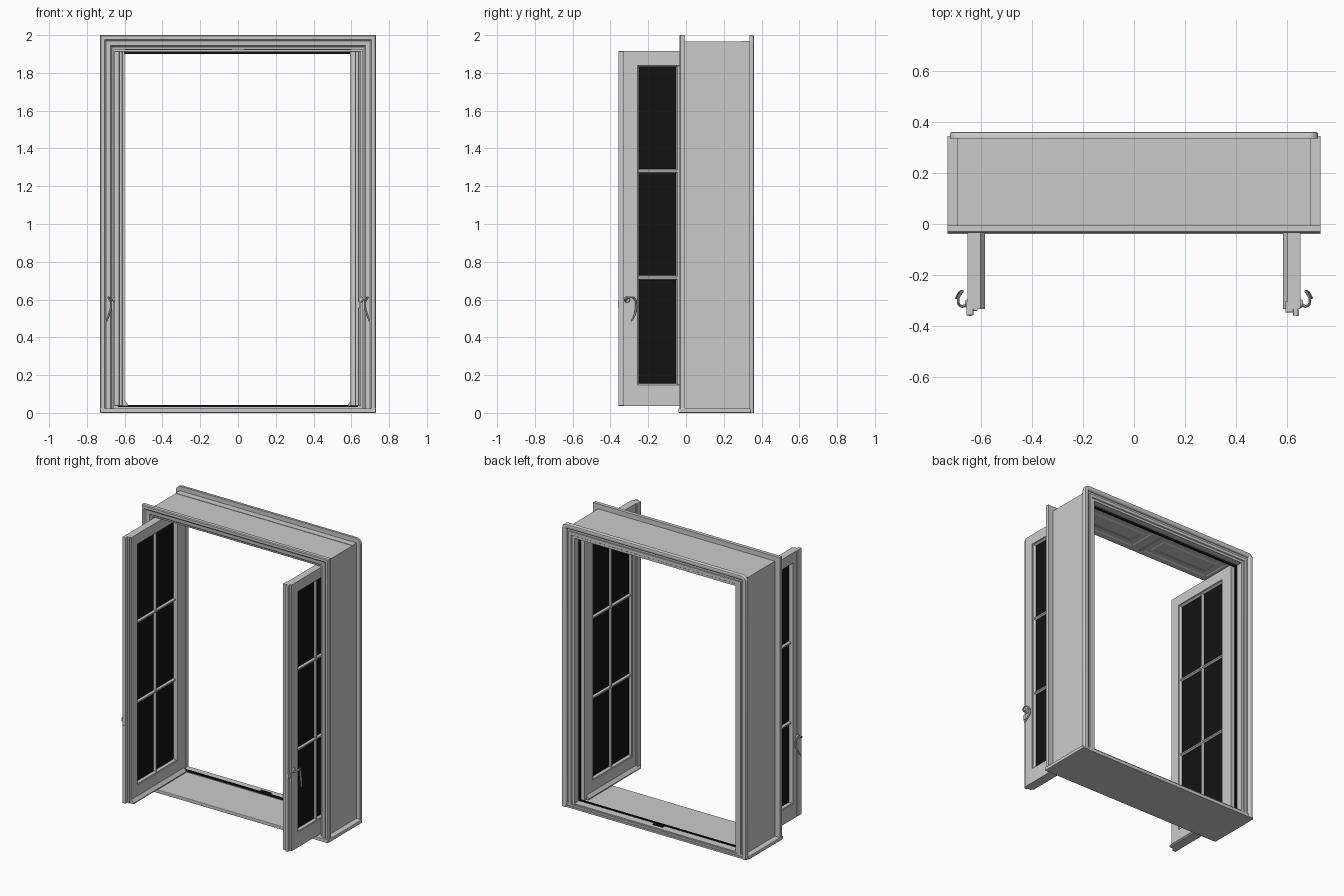
import bpy, bmesh, math
from mathutils import Vector, Matrix

if "Cube" in bpy.data.objects:
    bpy.data.objects.remove(bpy.data.objects["Cube"])

black = bpy.data.materials.new("dark_glass")
black.diffuse_color = (0.006, 0.006, 0.006, 1)
black.use_nodes = True
black.node_tree.nodes["Principled BSDF"].inputs["Base Color"].default_value = black.diffuse_color


def link(name, bm, mat=None, smooth=False):
    bmesh.ops.recalc_face_normals(bm, faces=bm.faces)
    me = bpy.data.meshes.new(name)
    bm.to_mesh(me)
    bm.free()
    ob = bpy.data.objects.new(name, me)
    bpy.context.collection.objects.link(ob)
    if mat:
        me.materials.append(mat)
    if smooth:
        bpy.ops.object.select_all(action='DESELECT')
        ob.select_set(True)
        bpy.context.view_layer.objects.active = ob
        bpy.ops.object.shade_smooth_by_angle(angle=math.radians(35))
    return ob


def box(name, x, y, z, mat=None, bevel=0.0):
    bm = bmesh.new()
    c = [(sum(a) / 2) for a in (x, y, z)]
    s = [abs(a[1] - a[0]) for a in (x, y, z)]
    bmesh.ops.create_cube(bm, size=1, matrix=Matrix.Translation(c) @ Matrix.Diagonal((*s, 1)))
    if bevel:
        bmesh.ops.bevel(bm, geom=bm.edges[:], offset=bevel, segments=2, affect='EDGES', profile=0.5)
    return link(name, bm, mat)


def sweep(name, path, profile, place, closed=True, mat=None, smooth=False):
    """Mitred moulding: profile (inset, height) carried along a clockwise 2D path."""
    bm, n, rings = bmesh.new(), len(path), []
    pts = [Vector(p) for p in path]
    for i, p in enumerate(pts):
        dirs = []
        if closed or i > 0:
            dirs.append((p - pts[i - 1]).normalized())
        if closed or i < n - 1:
            dirs.append((pts[(i + 1) % n] - p).normalized())
        nor = [Vector((d.y, -d.x)) for d in dirs]
        m = nor[0] if len(nor) == 1 else (nor[0] + nor[1]) / (1 + nor[0].dot(nor[1]))
        rings.append([bm.verts.new(place(p.x + m.x * d, p.y + m.y * d, w)) for d, w in profile])
    k = len(profile)
    for i in range(n if closed else n - 1):
        a, b = rings[i], rings[(i + 1) % n]
        for j in range(k):
            bm.faces.new((a[j], a[(j + 1) % k], b[(j + 1) % k], b[j]))
    if not closed:
        bm.faces.new(rings[0])
        bm.faces.new(rings[-1])
    return link(name, bm, mat, smooth)


def rect(u0, u1, v0, v1):
    return [(u0, v0), (u0, v1), (u1, v1), (u1, v0)]


def wall(u, v, w):
    return (u, w, v)


# Box lining: two jambs and head
sweep("box_lining", rect(-0.69, 0.69, 0.02, 1.965),
      [(0, -0.01), (0, 0.34), (0.03, 0.34), (0.03, -0.01)], wall, closed=False)
box("head_lining", (-0.66, 0.66), (-0.01, 0.34), (1.925, 1.94))

# Front architrave
sweep("front_architrave", rect(-0.73, 0.73, 0.022, 2.0),
      [(0, -0.005), (0, -0.03), (0.005, -0.035), (0.022, -0.035), (0.03, -0.027), (0.056, -0.024),
       (0.062, -0.016), (0.074, -0.014), (0.074, -0.005)], wall, closed=False)

# Sill board
box("sill_board", (-0.73, 0.73), (-0.04, 0.345), (0, 0.024), bevel=0.004)

# Back outer trim with rounded top corners
R, trim = 0.04, [(-0.72, 0.0)]
for cx, start in ((-0.72 + R, 180), (0.72 - R, 90)):
    for i in range(7):
        a = math.radians(start - 15 * i)
        trim.append((cx + R * math.cos(a), 2 - R + R * math.sin(a)))
trim.append((0.72, 0.0))
sweep("back_outer_trim", trim,
      [(0, 0.335), (0, 0.352), (0.004, 0.358), (0.01, 0.36), (0.024, 0.36), (0.03, 0.357), (0.034, 0.35),
       (0.034, 0.335)], wall, closed=False, smooth=True)

# Fixed back frame with stepped rebate
sweep("back_fixed_frame", rect(-0.69, 0.69, 0.022, 1.968),
      [(0, 0.29), (0, 0.343), (0.018, 0.343), (0.018, 0.352), (0.04, 0.352), (0.044, 0.346),
       (0.06, 0.346), (0.06, 0.315), (0.054, 0.29)], wall, closed=False)
box("back_bottom_rail", (-0.69, 0.69), (0.285, 0.345), (0.015, 0.034))
box("back_sill_strip", (-0.72, 0.72), (0.335, 0.355), (0, 0.012))
box("back_sill_nosing", (-0.69, 0.69), (0.335, 0.352), (0.014, 0.026))

# Black weather seal around the opening
sweep("weather_seal", rect(-0.635, 0.635, 0.03, 1.912),
      [(0, 0.28), (0, 0.292), (0.011, 0.292), (0.011, 0.28)], wall, mat=black)
box("sill_keep", (-0.04, 0.04), (0.296, 0.318), (0.03, 0.038), black)

# Panel mouldings on the head and the jambs
mould = [(0, 0), (0.004, 0.004), (0.014, 0.004), (0.022, 0), (0.022, -0.002), (0, -0.002)]
field = [(0.045, -0.002), (0.06, 0.004), (0.07, 0.004), (0.07, -0.002)]


def panel(name, u0, u1, v0, v1, place):
    sweep(name + "_moulding", rect(u0, u1, v0, v1), mould, place)
    sweep(name + "_field", rect(u0, u1, v0, v1), field, place)


for i, (a, b) in enumerate(((-0.60, -0.03), (0.03, 0.60))):
    panel(f"head_panel_{i}", a, b, 0.02, 0.26, lambda u, v, w: (u, v, 1.925 - w))
for s, side in ((-1, "left"), (1, "right")):
    for i in range(3):
        z = 0.1 + i * 0.6
        panel(f"{side}_jamb_panel_{i}", 0.02, 0.26, z, z + 0.55, lambda u, v, w, s=s: (s * (0.66 - w), u, v))

# Opened sashes
X0, X1 = 0.600, 0.652
Y0, Y1, Z0, Z1 = -0.332, 0.275, 0.037, 1.915
GY0, GY1, GZ0, GZ1 = -0.262, 0.182, 0.143, 1.843
XM = (X0 + X1) / 2
BAR = [(-0.012, 0.005), (-0.005, 0.016), (0.005, 0.016), (0.012, 0.005),
       (0.012, -0.005), (0.005, -0.016), (-0.005, -0.016), (-0.012, -0.005)]

for s, side in ((-1, "left"), (1, "right")):
    def sx(a, b, s=s):
        return (s * a, s * b)

    def face(u, v, w, s=s):
        return (s * (XM + w), u, v)

    # Stiles and rails
    box(f"{side}_meeting_stile", sx(X0, X1), (Y0, GY0), (Z0, Z1))
    box(f"{side}_hinge_stile", sx(X0, X1), (GY1, Y1), (Z0, Z1))
    box(f"{side}_top_rail", sx(X0, X1), (GY0, GY1), (GZ1, Z1))
    box(f"{side}_bottom_rail", sx(X0, X1), (GY0, GY1), (Z0, GZ0))

    # Meeting edge lips
    lips = ([(0.628, 0.655, -0.357), (0.612, 0.628, -0.340)] if s < 0 else
            [(0.592, 0.622, -0.346), (0.622, 0.640, -0.358)])
    for i, (a, b, y) in enumerate(lips):
        box(f"{side}_edge_lip_{i}", sx(a, b), (y, Y0 + 0.03), (Z0, Z1), bevel=0.003)

    # Glazing bead, glass and glazing bars
    sweep(f"{side}_glazing_bead", rect(GY0, GY1, GZ0, GZ1),
          [(0, 0.02), (0.004, 0.02), (0.012, 0.008), (0.012, -0.008), (0.004, -0.02), (0, -0.02)], face)
    box(f"{side}_glass", sx(XM - 0.004, XM + 0.004), (GY0, GY1), (GZ0, GZ1), black)
    ym = (GY0 + GY1) / 2
    sweep(f"{side}_vertical_bar", [(ym, GZ0), (ym, GZ1)], BAR, face, closed=False)
    for i, z in enumerate((0.715, 1.28)):
        sweep(f"{side}_cross_bar_{i}", [(GY0, z), (GY1, z)], BAR, face, closed=False)

    # Weather bar at the foot of the sash
    sweep(f"{side}_weather_bar", [(Y0, Z0), (Y1 - 0.02, Z0)],
          [(0, X0 - XM), (0, X0 - XM - 0.016), (-0.008, X0 - XM - 0.018), (-0.03, X0 - XM)],
          face, closed=False)

    # Handle rose, latch and curved lever
    bm = bmesh.new()
    bmesh.ops.create_cone(bm, cap_ends=True, segments=24, radius1=0.017, radius2=0.013, depth=0.01,
                          matrix=Matrix.Translation((s * 0.656, -0.312, 0.6)) @ Matrix.Rotation(s * math.pi / 2, 4, 'Y'))
    link(f"{side}_handle_rose", bm, smooth=True)
    box(f"{side}_latch_plate", sx(0.636, 0.646), (-0.36, -0.335), (0.555, 0.59))
    cu = bpy.data.curves.new(f"{side}_lever_curve", 'CURVE')
    cu.dimensions, cu.bevel_depth, cu.bevel_resolution, cu.use_fill_caps = '3D', 0.006, 2, True
    pts = [(0.652, -0.312, 0.6, 1.0), (0.674, -0.322, 0.598, 0.9), (0.688, -0.300, 0.612, 0.8),
           (0.678, -0.272, 0.604, 0.9), (0.672, -0.264, 0.565, 1.1), (0.682, -0.270, 0.525, 1.1),
           (0.696, -0.290, 0.485, 0.7)]
    sp = cu.splines.new('BEZIER')
    sp.bezier_points.add(len(pts) - 1)
    for bp, (x, y, z, r) in zip(sp.bezier_points, pts):
        bp.co, bp.radius = (s * x, y, z), r
        bp.handle_left_type = bp.handle_right_type = 'AUTO'
    sp.resolution_u = 6
    helper = bpy.data.objects.new("lever_helper", cu)
    bpy.context.collection.objects.link(helper)
    bpy.context.view_layer.update()
    bm = bmesh.new()
    bm.from_mesh(helper.evaluated_get(bpy.context.evaluated_depsgraph_get()).to_mesh())
    bpy.data.objects.remove(helper)
    link(f"{side}_handle_lever", bm, smooth=True)
